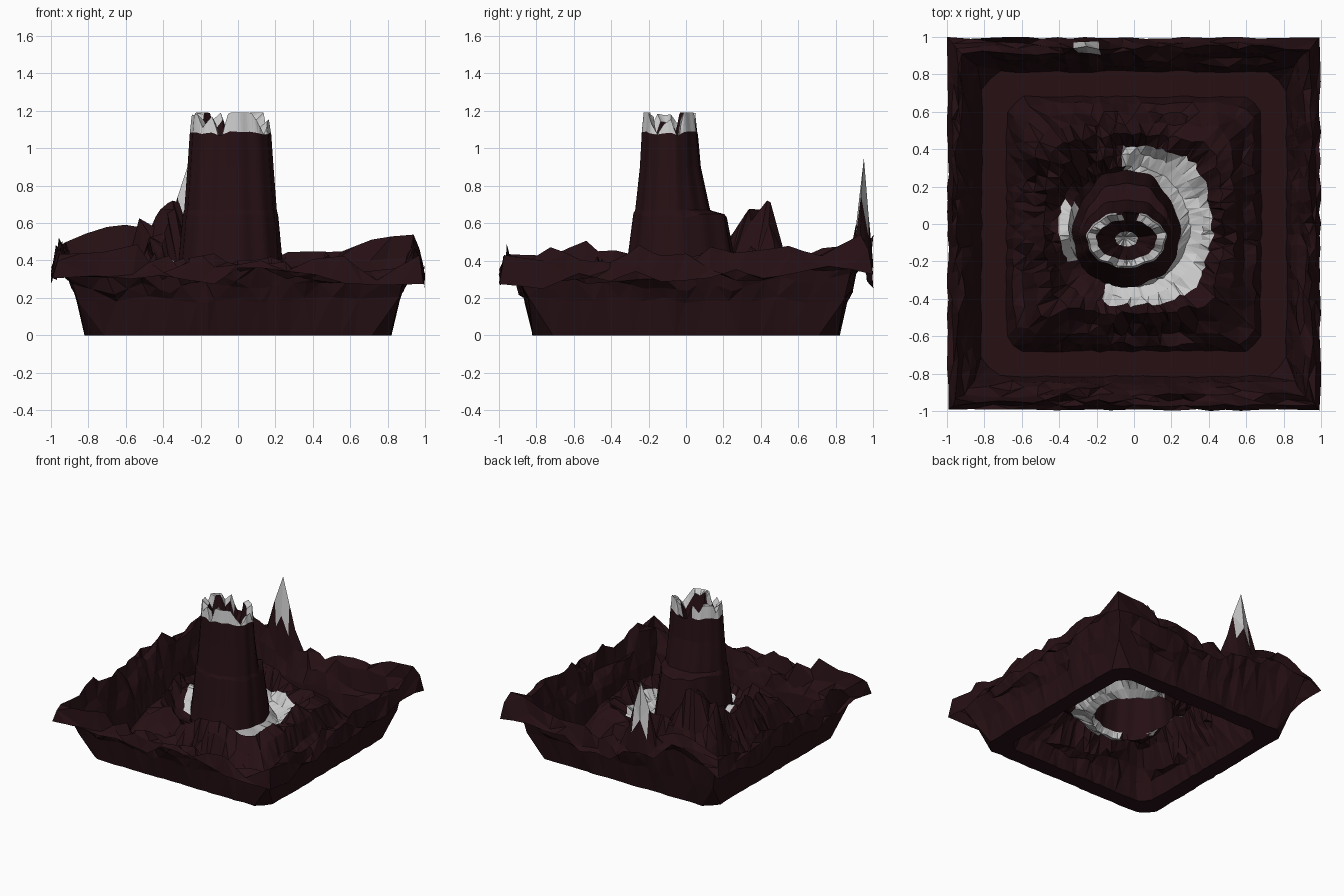
import bpy, bmesh, math, random

if "Cube" in bpy.data.objects:
    bpy.data.objects.remove(bpy.data.objects["Cube"])

random.seed(11)
SEG = 96

# Concentric rings from the outer edge inwards: size, square(1)/round(0), height, roughness
RINGS = [
    (.995, 1, .30, .06), (.97, 1, .36, .08), (.945, 1, .39, .10), (.915, 1, .35, .08),
    (.88, 1, .26, .05), (.85, 1, .19, .02), (.815, 1, 0, 0), (.68, 1, 0, 0),
    (.645, .97, .13, .02), (.59, .95, .18, .05), (.54, .8, .27, .07), (.48, .6, .37, .08),
    (.43, .3, .28, .04), (.385, 0, .23, .02), (.325, 0, .20, .01),
]
# Tower rings: half width x, half depth front, half depth back, height, roughness
TOWER = [
    (.285, .255, .37, .26, 0), (.27, .23, .34, .42, 0), (.25, .20, .30, .64, .01),
    (.242, .19, .21, .67, 0), (.225, .165, .16, .90, 0), (.213, .155, .145, 1.08, .01),
    (.205, .145, .135, 1.14, .08), (.16, .11, .10, 1.10, .08),
    (.12, .08, .075, .95, .02), (.06, .04, .04, .70, .02),
]


def bump(x, y, cx, cy, r):
    return math.exp(-((x - cx) ** 2 + (y - cy) ** 2) / r ** 2)


def within(a, lo, hi):
    return lo <= math.degrees(a) % 360 <= hi


def ring_noise(step):
    """Random values every few segments, blended in between."""
    keys = [random.uniform(-1, 1) for _ in range(SEG // step)]
    out = []
    for i in range(SEG):
        t = (i % step) / step
        out.append(keys[i // step] * (1 - t) + keys[(i // step + 1) % len(keys)] * t)
    return out


bm = bmesh.new()
rows = []

# Jagged rim, moat and island
for s, sq, h, rough in RINGS:
    row = []
    noise = ring_noise(2 if s > .62 else 3)
    for i in range(SEG):
        a = 2 * math.pi * i / SEG
        c, d = math.cos(a), math.sin(a)
        corner = 1 / max(abs(c), abs(d))
        if s < .83:
            corner = min(corner, 1.34)
        k = s * (sq * corner + 1 - sq)
        x, y = k * c, k * d
        z = h + rough * noise[i]
        if s < .5:
            x, y = x - .15 * (.5 - s), y - .08 * (.5 - s)
        if s > .87:
            # rim rises towards the back left
            z += .18 * bump(x, y, -.6, .95, .32) + .07 * bump(x, y, .95, .9, .35)
            z += .05 * bump(x, y, -1, .1, .6)
            # tall spike on the back rim
            if y > .87 and abs(x + .25) < .17:
                off = abs(x + .254)
                if s == .945:
                    z = max(z, .95 - off * 3.1)
                elif s in (.97, .915):
                    z = max(z, .66 - off * 2.2)
        elif s < .62:
            # rough hill behind the tower, to the left, and a ledge on its left
            hill = max(bump(x, y, -.40, .38, .2), .8 * bump(x, y, -.16, .34, .12))
            z += hill * (.34 + .12 * noise[i])
            z += .20 * bump(x, y, -.35, -.05, .12)
        # loose wobble, smaller on the moat edge
        w = .014 if rough and .4 < s < .96 else .006
        x += random.uniform(-w, w)
        y += random.uniform(-w, w)
        row.append(bm.verts.new((max(-1, min(1, x)), max(-1, min(1, y)), z)))
    rows.append(row)

# Tower with a shelf at the back and an open crater
notch = ring_noise(4)
for rx, front, back, h, rough in TOWER:
    row = []
    for i in range(SEG):
        a = 2 * math.pi * i / SEG
        w = 1 + .02 * math.sin(7 * a) + .015 * math.sin(13 * a)
        ry = back if math.sin(a) > 0 else front
        z = min(1.19, h + notch[i] * rough * 1.4)
        row.append(bm.verts.new((-.04 + rx * w * math.cos(a), -.08 + ry * w * math.sin(a), z)))
    rows.append(row)

n = len(RINGS)
for j in range(len(rows) - 1):
    for i in range(SEG):
        k = (i + 1) % SEG
        q = [rows[j][i], rows[j][k], rows[j + 1][k], rows[j + 1][i]]
        tris = [(0, 1, 2), (0, 2, 3)] if (i + j) % 2 else [(0, 1, 3), (1, 2, 3)]
        for t in tris:
            f = bm.faces.new([q[m] for m in t])
            c = f.calc_center_median()
            ang = math.atan2(c.y, c.x)
            # pale crescent, pale ledge, spike tip and tower rim
            crescent = 12 <= j < n and (within(ang, 0, 100) or within(ang, 246, 360))
            ledge = 13 <= j < n and within(ang, 162, 212)
            spike = c.y > .88 and c.z > .60 and abs(c.x + .25) < .14
            rim = n + 5 <= j <= n + 6 and not within(ang, 60, 150)
            f.tag = crescent or ledge or spike or rim

# Crater floor
centre = bm.verts.new((-.05, -.07, .62))
for i in range(SEG):
    f = bm.faces.new((rows[-1][i], rows[-1][(i + 1) % SEG], centre))
    f.tag = True

bm.normal_update()
flags = [f.tag for f in bm.faces]
full = bpy.data.meshes.new("terrain")
bm.to_mesh(full)
bm.free()

dark = bpy.data.materials.new("dark_rock")
dark.diffuse_color = (.019, .005, .007, 1)
dark.use_nodes = True
dark.node_tree.nodes["Principled BSDF"].inputs["Base Color"].default_value = dark.diffuse_color

# Split into dark and pale rock
for name, want, mat in (("dark_terrain", False, dark), ("pale_rock", True, None)):
    part = bmesh.new()
    part.from_mesh(full)
    drop = [f for f, flag in zip(part.faces, flags) if flag != want]
    bmesh.ops.delete(part, geom=drop, context='FACES')
    mesh = bpy.data.meshes.new(name)
    part.to_mesh(mesh)
    part.free()
    if mat:
        mesh.materials.append(mat)
    bpy.context.collection.objects.link(bpy.data.objects.new(name, mesh))
bpy.data.meshes.remove(full)
